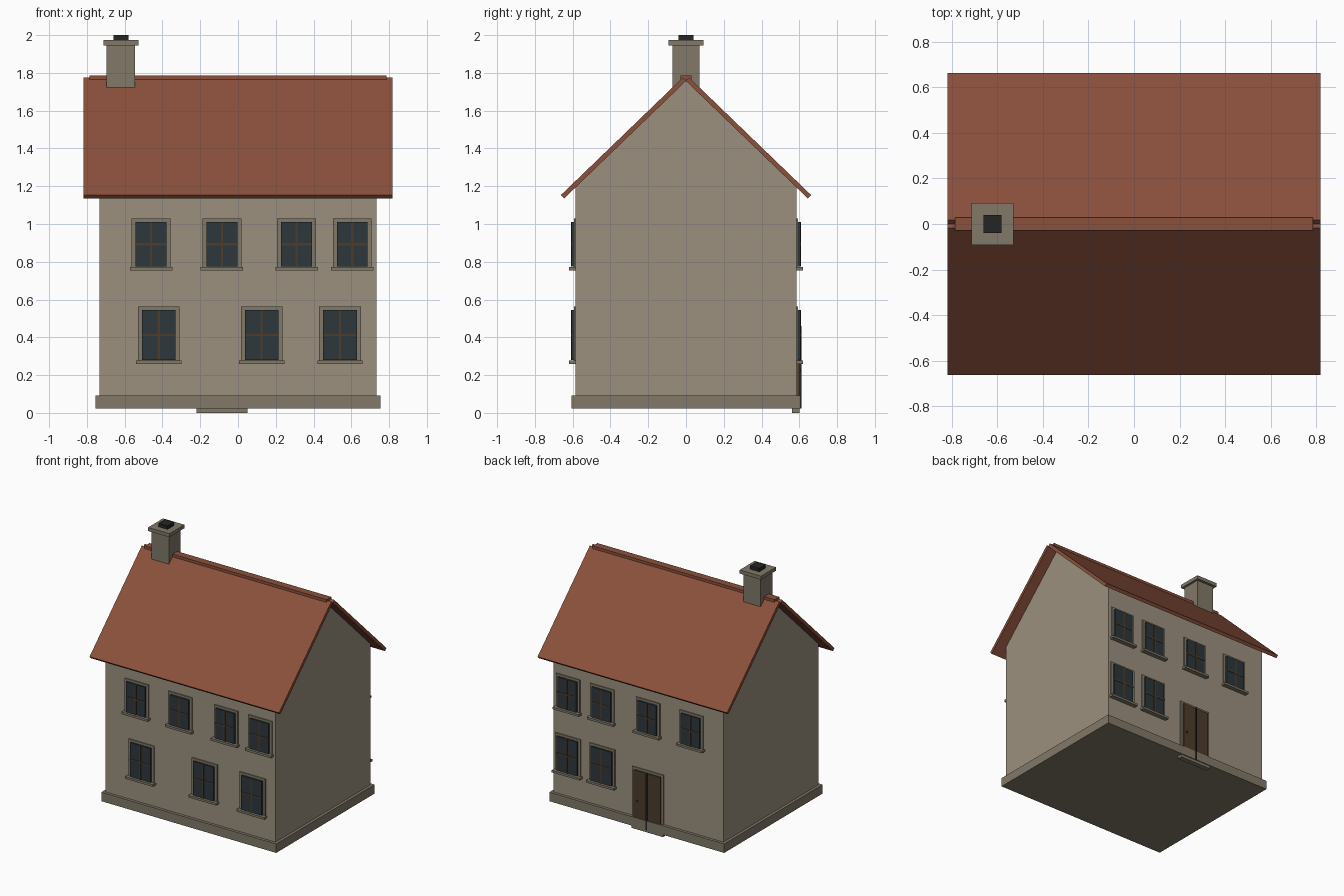
import bpy

default = bpy.data.objects.get("Cube")
if default:
    bpy.data.objects.remove(default, do_unlink=True)


def material(name, rgb):
    mat = bpy.data.materials.new(name)
    mat.use_nodes = True
    mat.diffuse_color = (*rgb, 1)
    shader = mat.node_tree.nodes["Principled BSDF"]
    shader.inputs["Base Color"].default_value = (*rgb, 1)
    shader.inputs["Roughness"].default_value = 0.85
    return mat


PLASTER = material("plaster", (0.33, 0.28, 0.21))
STONE = material("stone", (0.22, 0.19, 0.14))
TILE = material("roof_tile", (0.26, 0.08, 0.045))
GLASS = material("glass", (0.026, 0.038, 0.045))
WOOD = material("wood", (0.075, 0.045, 0.024))
SOOT = material("soot", (0.018, 0.018, 0.018))


def add_mesh(name, verts, faces, mat):
    mesh = bpy.data.meshes.new(name)
    mesh.from_pydata(verts, [], faces)
    mesh.materials.append(mat)
    obj = bpy.data.objects.new(name, mesh)
    bpy.context.collection.objects.link(obj)
    return obj


def prism(name, profile, half_x, mat):
    """Extrude a (y, z) outline, counter-clockwise seen from +x, along x."""
    n = len(profile)
    verts = [(x, y, z) for x in (-half_x, half_x) for y, z in profile]
    faces = [tuple(reversed(range(n))), tuple(range(n, 2 * n))]
    faces += [(i, (i + 1) % n, (i + 1) % n + n, i + n) for i in range(n)]
    return add_mesh(name, verts, faces, mat)


def box(name, x, y, z, mat):
    """Box from (low, high) ranges on each axis."""
    y, z = sorted(y), sorted(z)
    outline = [(y[0], z[0]), (y[1], z[0]), (y[1], z[1]), (y[0], z[1])]
    obj = prism(name, outline, (x[1] - x[0]) / 2, mat)
    obj.location.x = (x[0] + x[1]) / 2
    return obj


def around(centre, width):
    return (centre - width / 2, centre + width / 2)


# Walls with gables, and the plinth
WALL = 0.585
APEX, SLOPE = 1.757, 0.964
EAVE = APEX - WALL * SLOPE
prism("walls", [(-WALL, 0.05), (WALL, 0.05), (WALL, EAVE), (0, APEX), (-WALL, EAVE)], 0.733, PLASTER)
box("plinth", (-0.755, 0.755), (-0.607, 0.607), (0.022, 0.092), STONE)

# Roof slabs meeting at the ridge
REACH = 0.645
RISE = (0.0174, 0.018)
for side, label in ((-1, "front"), (1, "back")):
    low = APEX - REACH * SLOPE
    outline = [(0, APEX), (side * REACH, low),
               (side * (REACH + RISE[0]), low + RISE[1]), (side * RISE[0], APEX + RISE[1])]
    if side > 0:
        outline.reverse()
    if side < 0:
        outline = outline[:]
    # Keep the outline counter-clockwise
    area = sum(a[0] * b[1] - b[0] * a[1] for a, b in zip(outline, outline[1:] + outline[:1]))
    prism(label + "_roof", outline if area > 0 else outline[::-1], 0.818, TILE)
box("ridge_cap", (-0.785, 0.785), (-0.029, 0.029), (1.762, 1.785), TILE)

# Chimney
CHIMNEY_X = -0.62
box("chimney_stack", around(CHIMNEY_X, 0.15), (-0.072, 0.072), (1.72, 1.95), STONE)
box("chimney_cap", around(CHIMNEY_X, 0.184), (-0.092, 0.092), (1.945, 1.973), STONE)
box("chimney_flue", around(CHIMNEY_X, 0.08), (-0.04, 0.04), (1.97, 2.0), SOOT)


def window(name, x, side, width, bottom, top):
    """Surround, glass, glazing bars and sill; side is -1 front, 1 back."""
    def depth(outer):
        return (side * (WALL - 0.01), side * outer)
    middle = (bottom + top) / 2
    box(name + "_surround", around(x, width + 0.042), depth(0.593), (bottom - 0.004, top + 0.018), STONE)
    box(name + "_glass", around(x, width), depth(0.606), (bottom, top), GLASS)
    box(name + "_upright_bar", around(x, 0.012), depth(0.61), (bottom, top), WOOD)
    box(name + "_cross_bar", around(x, width), depth(0.609), around(middle, 0.012), WOOD)
    box(name + "_sill", around(x, width + 0.062), depth(0.62), (bottom - 0.02, bottom - 0.003), STONE)


# Windows on both long walls
UPPER = (-0.46, -0.085, 0.31, 0.605)
LOWER = {-1: (-0.42, 0.125, 0.54), 1: (0.31, 0.605)}
for side, label in ((-1, "front"), (1, "back")):
    for i, x in enumerate(UPPER):
        window(f"{label}_upper_window_{i + 1}", x, side, 0.163, 0.775, 1.01)
    for i, x in enumerate(LOWER[side]):
        window(f"{label}_lower_window_{i + 1}", x, side, 0.178, 0.28, 0.545)

# Back door with centre strip, knob and step
DOOR_X = -0.085
box("door_surround", around(DOOR_X, 0.27), (0.575, 0.593), (0.03, 0.478), STONE)
box("door_leaf", around(DOOR_X, 0.23), (0.575, 0.603), (0.03, 0.46), WOOD)
box("door_centre_strip", around(DOOR_X, 0.01), (0.575, 0.611), (0.022, 0.46), SOOT)
box("door_step", around(DOOR_X, 0.272), (0.56, 0.6), (0, 0.024), STONE)
bpy.ops.mesh.primitive_uv_sphere_add(segments=12, ring_count=8, radius=0.008, location=(0.0, 0.604, 0.225))
knob = bpy.context.object
knob.name = "door_knob"
knob.data.materials.append(SOOT)
bpy.ops.object.shade_smooth_by_angle()
